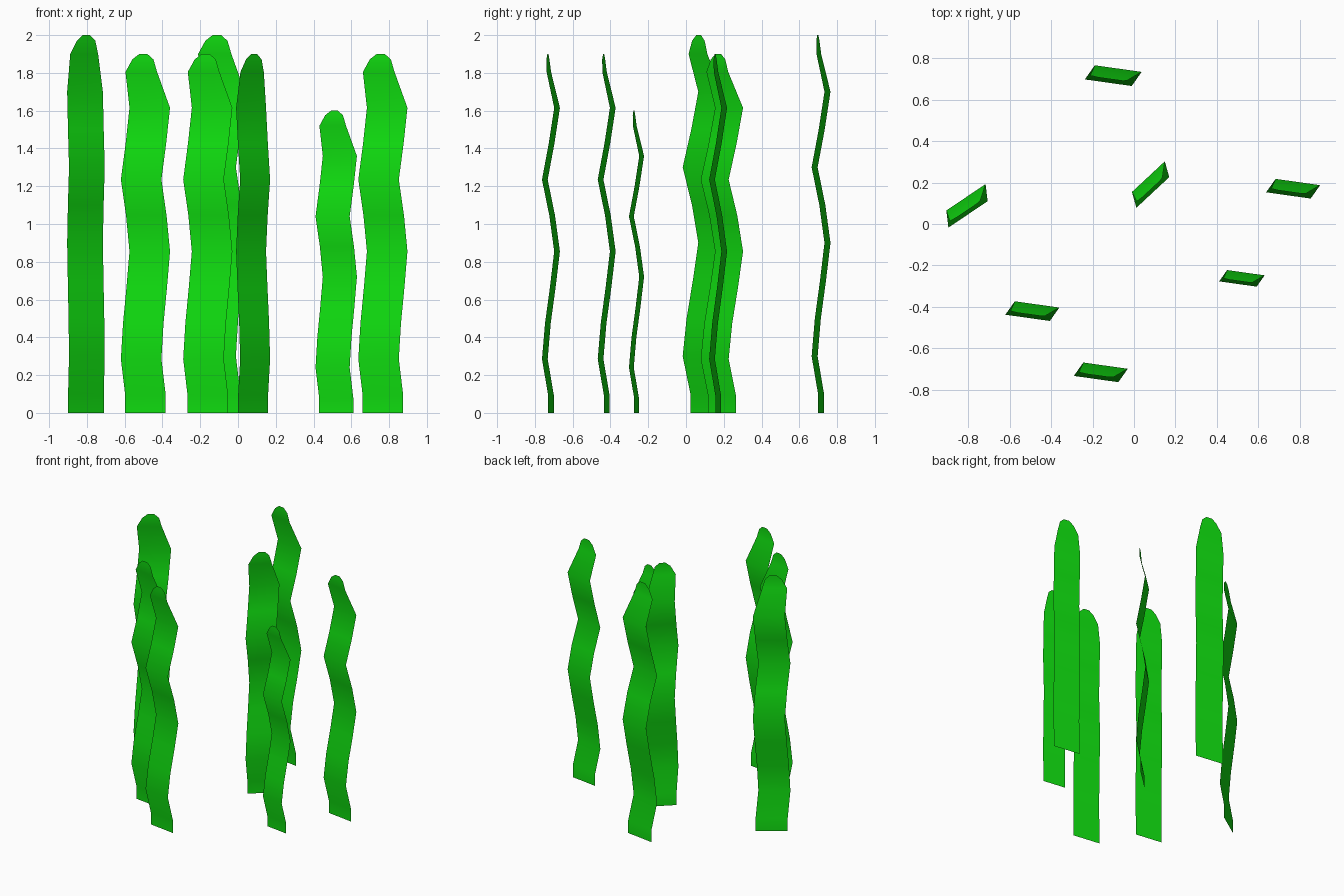
import bpy, bmesh, math
from mathutils import Matrix, Vector

cube = bpy.data.objects.get("Cube")
if cube:
    bpy.data.objects.remove(cube, do_unlink=True)

green = bpy.data.materials.new("leaf green")
green.use_nodes = True
color = (0.005, 0.72, 0.005, 1)
green.diffuse_color = color
green.node_tree.nodes["Principled BSDF"].inputs["Base Color"].default_value = color

# Ribbon rows, per unit of height: height, sway, left edge, right edge
SWAY = [-1, -0.5, 0.3, 1, 0.2, -1, 0.1, 1]
ROWS = [(0, 0, -0.5, 0.5), (0.05, 0, -0.5, 0.5)]
ROWS += [(0.15 + 0.1 * i, s, -0.5, 0.5) for i, s in enumerate(SWAY)]
ROWS += [(0.95, -0.4, -0.45, 0.33), (0.985, -0.5, -0.27, 0.25), (1, -0.5, -0.1, 0.1)]
WIDTH = 0.114
TILT = math.radians(-8)
SWAY_DIR = Vector((0.012, 0.017, 0))


def blade(name, x, y, height, turn=0):
    """One thin wavy blade with a rounded tip."""
    bm = bmesh.new()
    across = Vector((math.cos(TILT), math.sin(TILT), 0)) * WIDTH
    previous = None
    for z, sway, left, right in ROWS:
        center = SWAY_DIR * sway + Vector((0, 0, z))
        row = [bm.verts.new(center + across * u) for u in (left, right)]
        if previous:
            bm.faces.new((previous[0], previous[1], row[1], row[0])).smooth = True
        previous = row
    bm.transform(Matrix.Translation((x, y, 0))
                 @ Matrix.Rotation(math.radians(turn), 4, "Z")
                 @ Matrix.Scale(height, 4))
    mesh = bpy.data.meshes.new(name)
    bm.to_mesh(mesh)
    bm.free()
    mesh.materials.append(green)
    bpy.context.collection.objects.link(bpy.data.objects.new(name, mesh))


# The clump of seven blades
blade("seaweed_back", -0.1, 0.715, 2.0)
blade("seaweed_front", -0.16, -0.715, 1.9)
blade("seaweed_front_right", -0.49, -0.42, 1.9)
blade("seaweed_left", 0.767, 0.17, 1.9)
blade("seaweed_small", 0.52, -0.262, 1.6)
blade("seaweed_right", -0.805, 0.0875, 2.0, 42)
blade("seaweed_middle", 0.08, 0.19, 1.9, 51)
